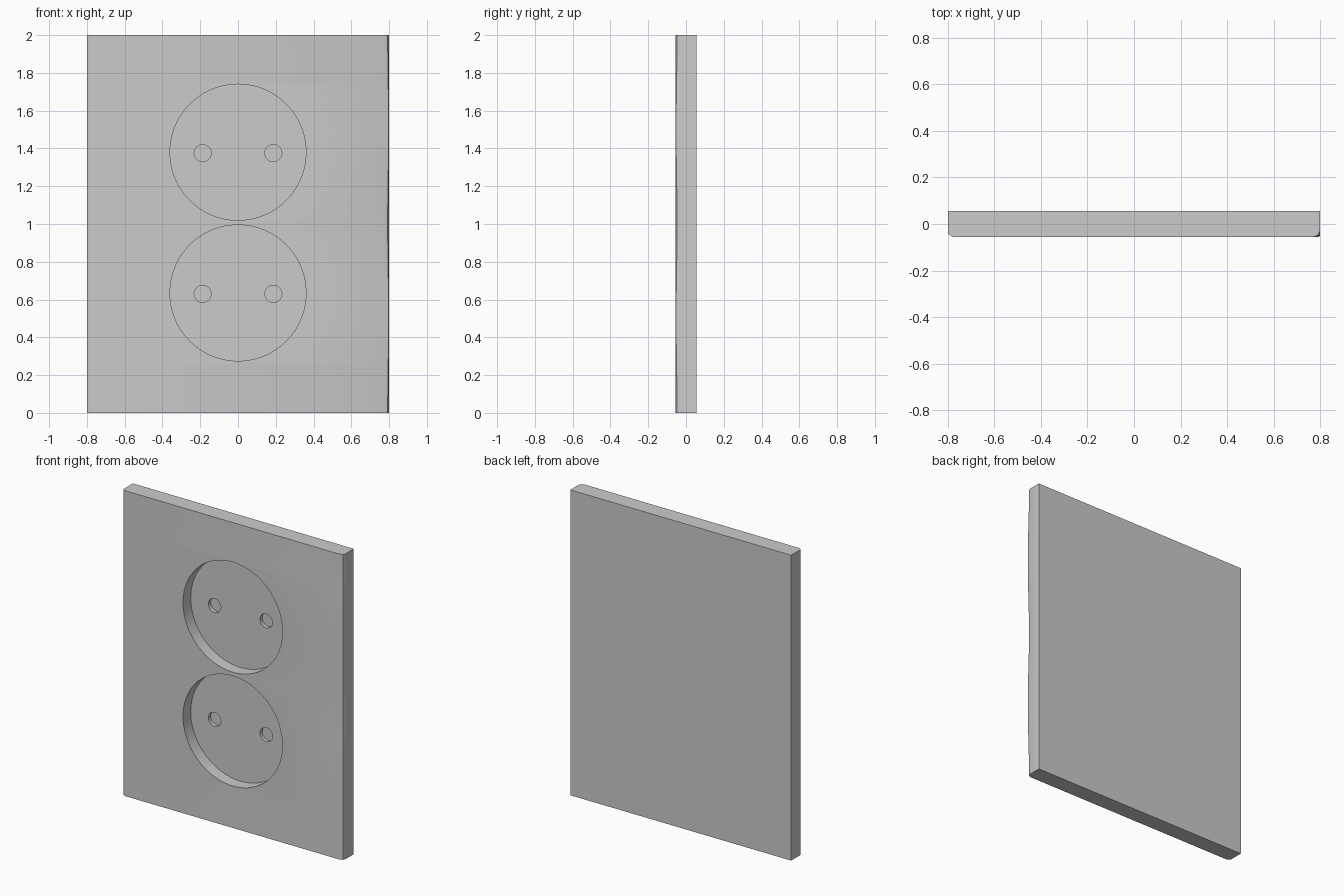
import bpy, bmesh, math

if "Cube" in bpy.data.objects:
    bpy.data.objects.remove(bpy.data.objects["Cube"])

FRONT, BACK = -0.055, 0.055


def cylinder(name, x, z, radius, depth, sides):
    # Cutter that enters the front face down to the given depth
    y0, y1 = FRONT - 0.05, FRONT + depth
    bpy.ops.mesh.primitive_cylinder_add(vertices=sides, radius=radius, depth=y1 - y0,
                                        location=(x, (y0 + y1) / 2, z),
                                        rotation=(math.pi / 2, 0, 0))
    ob = bpy.context.object
    ob.name = name
    ob.hide_render = True
    return ob


# Wall plate: cross-section with eased front edges, lofted upward;
# the right-hand edge narrows and widens gently along its height
bm = bmesh.new()
rings = []
for i in range(17):
    z = i / 8
    c = 0.008 + 0.018 * math.cos(math.pi * z) ** 2
    section = [(-0.8, BACK), (-0.8, FRONT + 0.012), (-0.78, FRONT),
               (0.8 - c, FRONT), (0.8 - c * 0.3, FRONT + c * 0.3),
               (0.8, FRONT + c), (0.8, BACK)]
    rings.append([bm.verts.new((x, y, z)) for x, y in section])
for a, b in zip(rings, rings[1:]):
    for j in range(len(a)):
        k = (j + 1) % len(a)
        bm.faces.new((a[j], a[k], b[k], b[j]))
bm.faces.new(rings[0][::-1])
bm.faces.new(rings[-1])
bmesh.ops.recalc_face_normals(bm, faces=bm.faces)
mesh = bpy.data.meshes.new("socket_plate")
bm.to_mesh(mesh)
bm.free()
plate = bpy.data.objects.new("socket_plate", mesh)
bpy.context.collection.objects.link(plate)

# Two round socket wells, each with a pair of pin holes
cutters = []
for label, z in (("lower", 0.635), ("upper", 1.38)):
    cutters.append(cylinder(label + "_well_cutter", 0, z, 0.36, 0.08, 96))
    for side in (-1, 1):
        cutters.append(cylinder(label + "_pin_cutter", side * 0.187, min(z, z - 0.005),
                                0.045, 0.103, 32))
for cutter in cutters:
    mod = plate.modifiers.new(cutter.name, 'BOOLEAN')
    mod.operation = 'DIFFERENCE'
    mod.solver = 'EXACT'
    mod.object = cutter

# Apply the cuts, remove the cutters and smooth the round walls
bpy.ops.object.select_all(action='DESELECT')
plate.select_set(True)
bpy.context.view_layer.objects.active = plate
for mod in list(plate.modifiers):
    bpy.ops.object.modifier_apply(modifier=mod.name)
for cutter in cutters:
    bpy.data.objects.remove(cutter, do_unlink=True)
bpy.ops.object.shade_smooth_by_angle(angle=math.radians(30))
